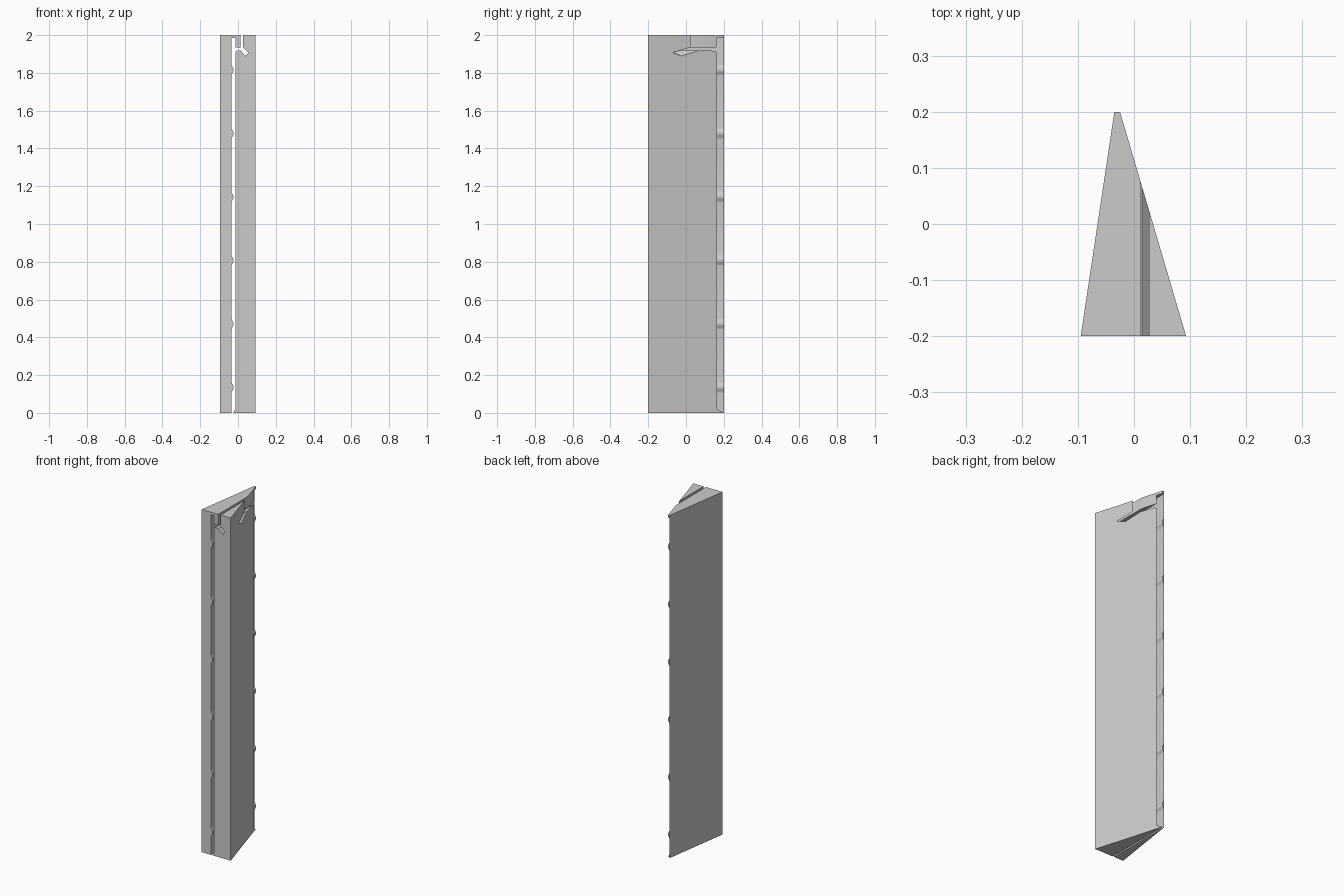
import bpy
import bmesh
import math

cube = bpy.data.objects.get("Cube")
if cube:
    bpy.data.objects.remove(cube, do_unlink=True)

grey = bpy.data.materials.new("plain grey")
grey.use_nodes = True
colour = (0.6, 0.6, 0.6, 1)
grey.diffuse_color = colour
grey.node_tree.nodes["Principled BSDF"].inputs["Base Color"].default_value = colour

# Wedge footprint
FRONT, BACK = -0.2, 0.2
LEFT_X, RIGHT_X = -0.095, 0.093
BACK_X0, BACK_X1 = -0.035, -0.025
DEPTH = BACK - FRONT


def back_y(x):
    """Depth of the wedge at a given x."""
    if x < BACK_X0:
        return FRONT + DEPTH * (x - LEFT_X) / (BACK_X0 - LEFT_X)
    if x > BACK_X1:
        return FRONT + DEPTH * (RIGHT_X - x) / (RIGHT_X - BACK_X1)
    return BACK


def wedge_part(name, profile):
    """Extrude an x-z profile back to the tapering sides of the wedge."""
    bm = bmesh.new()
    bm.faces.new([bm.verts.new((x, FRONT, z)) for x, z in profile])
    for x in (BACK_X0, BACK_X1):
        bmesh.ops.bisect_plane(bm, geom=bm.verts[:] + bm.edges[:] + bm.faces[:],
                               dist=1e-6, plane_co=(x, 0, 0), plane_no=(1, 0, 0))
    ext = bmesh.ops.extrude_face_region(bm, geom=bm.faces[:], use_keep_orig=True)
    for v in ext["geom"]:
        if isinstance(v, bmesh.types.BMVert):
            v.co.y = back_y(v.co.x)
    bmesh.ops.remove_doubles(bm, verts=bm.verts[:], dist=1e-5)
    bmesh.ops.recalc_face_normals(bm, faces=bm.faces[:])
    mesh = bpy.data.meshes.new(name)
    bm.to_mesh(mesh)
    bm.free()
    mesh.materials.append(grey)
    obj = bpy.data.objects.new(name, mesh)
    bpy.context.collection.objects.link(obj)
    bpy.ops.object.select_all(action="DESELECT")
    obj.select_set(True)
    bpy.context.view_layer.objects.active = obj
    bpy.ops.object.shade_smooth_by_angle(angle=math.radians(30))
    return obj


# Smooth spacer ridges along the slot wall
SLOT_X, RIDGE, HALF = -0.034, 0.011, 0.03
ridges = []
for i in range(6):
    centre = 0.135 + i * 0.336
    for k in range(-6, 7):
        t = k / 6
        ridges.append((SLOT_X + RIDGE * (1 + math.cos(math.pi * t)) / 2,
                       centre + HALF * t))

# Hooked plate with the overhanging top
wedge_part("hooked_plate",
           [(LEFT_X, 0), (SLOT_X, 0)] + ridges +
           [(SLOT_X, 1.985), (-0.014, 1.985), (-0.014, 1.935),
            (0.012, 1.935), (0.012, 2), (LEFT_X, 2)])

# Main block with the slanted notch and bottom lip
wedge_part("main_block",
           [(BACK_X1, 0), (RIGHT_X, 0), (RIGHT_X, 2), (0.027, 2),
            (0.027, 1.935), (0.055, 1.908), (0.041, 1.89), (0.014, 1.918),
            (-0.005, 1.918), (-0.01, 1.916), (-0.0135, 1.911),
            (-0.0145, 1.904), (-0.0145, 0.02)])
